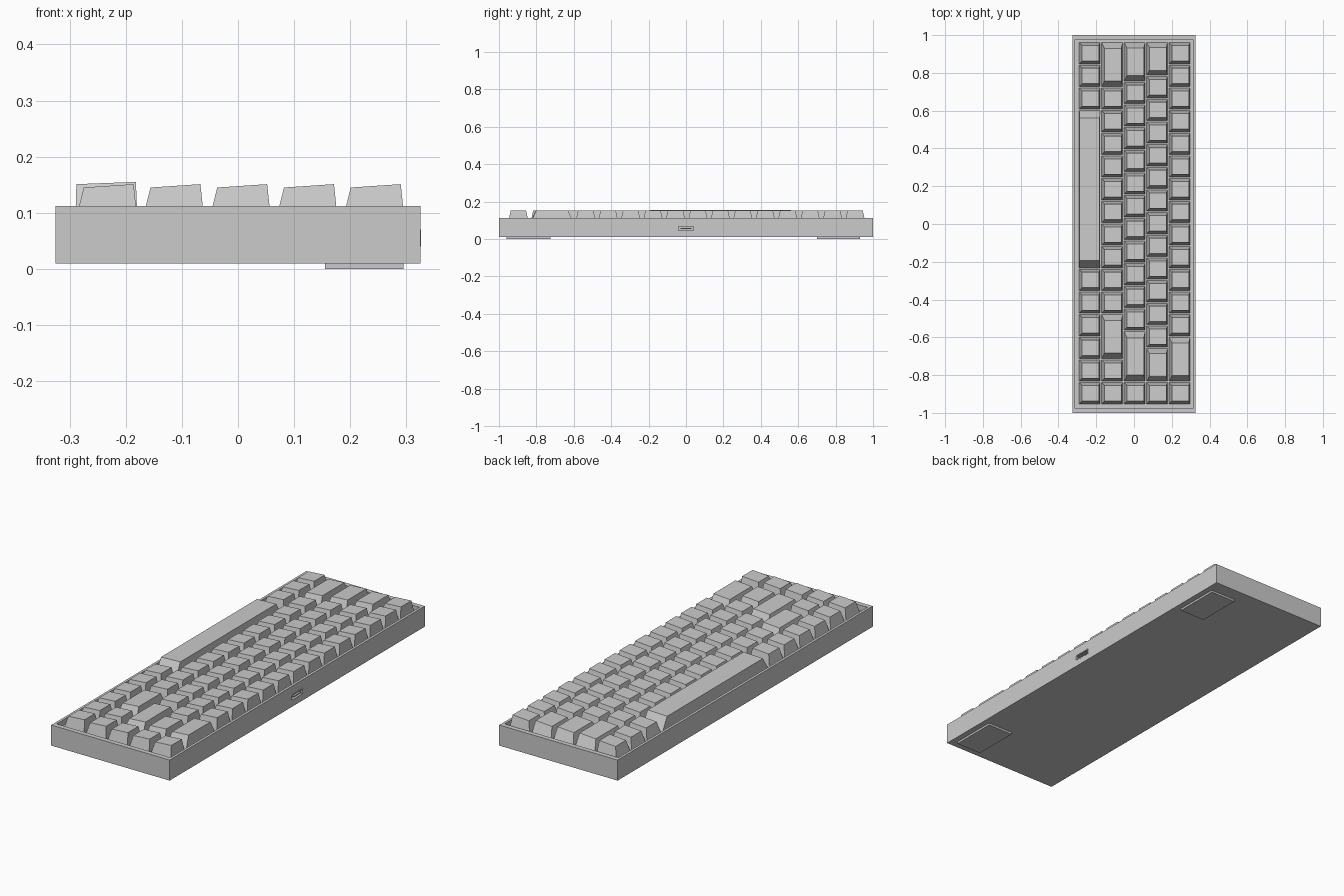
import bpy, bmesh

if "Cube" in bpy.data.objects:
    bpy.data.objects.remove(bpy.data.objects["Cube"])

U = 0.12          # one key unit along the length
FLOOR = 0.085     # tray floor the keys sit on


def finish(name, bm):
    mesh = bpy.data.meshes.new(name)
    bmesh.ops.recalc_face_normals(bm, faces=bm.faces)
    bm.to_mesh(mesh)
    bm.free()
    obj = bpy.data.objects.new(name, mesh)
    bpy.context.collection.objects.link(obj)
    return obj


def add_box(bm, x0, x1, y0, y1, z0, z1):
    verts = bmesh.ops.create_cube(bm, size=1)["verts"]
    for v in verts:
        v.co.x = x1 if v.co.x > 0 else x0
        v.co.y = y1 if v.co.y > 0 else y0
        v.co.z = z1 if v.co.z > 0 else z0
    return verts


def box(name, *bounds):
    bm = bmesh.new()
    add_box(bm, *bounds)
    return finish(name, bm)


def keycap(name, cx, y_hi, units):
    # Tapered cap: top tilts up towards +x, wider caps have longer end slopes
    space = units > 4
    y0, y1 = y_hi - units * U + 0.004, y_hi - 0.004
    skirt = 0.015 if units == 1 else 0.04 if space else 0.012 + 0.009 * units
    bm = bmesh.new()
    for v in add_box(bm, cx - 0.056, cx + 0.055, y0, y1, FLOOR, 0.15):
        if v.co.z > 0.1:
            right = v.co.x > cx
            if space:
                v.co.x = cx + (0.052 if right else -0.054)
                v.co.z = 0.155 if right else 0.151
            else:
                v.co.x = cx + (0.048 if right else -0.041)
                v.co.z = 0.151 if right else 0.145
            v.co.y += skirt if v.co.y < (y0 + y1) / 2 else -skirt
    return finish(name, bm)


# Case: box whose top is inset and pushed down into a tray
bm = bmesh.new()
add_box(bm, -0.325, 0.325, -1, 1, 0.01, 0.112)
bm.normal_update()
top = max(bm.faces, key=lambda f: f.calc_center_median().z)
bmesh.ops.inset_region(bm, faces=[top], thickness=0.018)
for v in top.verts:
    v.co.y *= 0.971 / 0.982
rim = list(top.verts)
wall = bmesh.ops.extrude_face_region(bm, geom=[top])
for v in [g for g in wall["geom"] if isinstance(g, bmesh.types.BMVert)]:
    v.co.z = FLOOR
if top.is_valid:
    bmesh.ops.delete(bm, geom=[top], context="FACES_ONLY")
case = finish("case", bm)

# Cable port: slot cut in the rear wall, lined by a thin sleeve with a tongue
cutter = box("port_cutter", 0.310, 0.34, -0.045, 0.045, 0.04, 0.07)
cutter.hide_render = True
cutter.hide_viewport = True
cut = case.modifiers.new("port_slot", "BOOLEAN")
cut.object = cutter
cut.solver = "EXACT"

bm = bmesh.new()
for y0, y1, z0, z1 in ((-0.045, 0.045, 0.04, 0.044), (-0.045, 0.045, 0.066, 0.07),
                       (-0.045, -0.041, 0.044, 0.066), (0.041, 0.045, 0.044, 0.066),
                       (-0.03, 0.03, 0.053, 0.058)):
    add_box(bm, 0.310, 0.326, y0, y1, z0, z1)
finish("port_sleeve", bm)

# Feet under the rear edge
box("foot_right", 0.155, 0.295, -0.96, -0.725, 0.002 - 0.002, 0.01)
box("foot_left", 0.155, 0.295, 0.70, 0.93, 0, 0.01)

# Key rows, from space bar row to rear row; widths in units from +y to -y
rows = [
    [1] * 3 + [7] + [1] * 6,
    [2] + [1] * 10 + [2, 1, 1],
    [1.75] + [1] * 11 + [2.25, 1],
    [1.5] + [1] * 12 + [1.5, 1],
    [1] * 13 + [2, 1],
]
for r, widths in enumerate(rows):
    y = 0.964
    for k, units in enumerate(widths):
        name = "space_bar" if units == 7 else f"key_row{r + 1}_{k + 1}"
        keycap(name, -0.234 + 0.119 * r, y, units)
        y -= units * U
